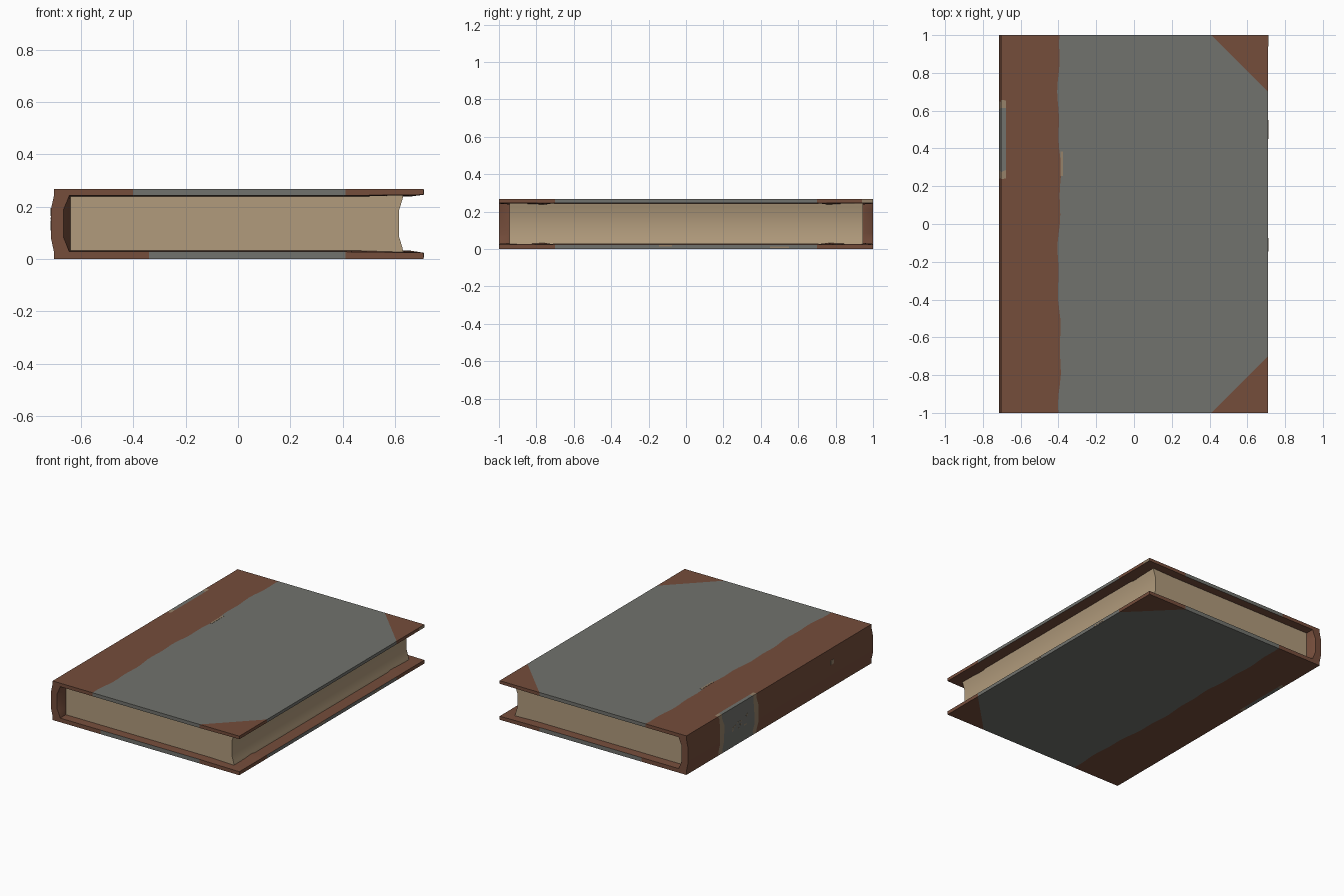
import bpy, bmesh, math, random

if "Cube" in bpy.data.objects:
    bpy.data.objects.remove(bpy.data.objects["Cube"])

random.seed(4)


def material(name, r, g, b):
    def lin(c):
        c /= 255
        return c / 12.92 if c < 0.04 else ((c + 0.055) / 1.055) ** 2.4
    m = bpy.data.materials.new(name)
    m.diffuse_color = (lin(r), lin(g), lin(b), 1)
    m.use_nodes = True
    m.node_tree.nodes["Principled BSDF"].inputs["Base Color"].default_value = m.diffuse_color
    return m


LEATHER = material("brown leather", 117, 77, 59)
CLOTH = material("grey cloth", 113, 114, 109)
PAPER = material("aged paper", 177, 155, 124)
WORN = material("worn tan", 150, 130, 106)


def finish(name, bm, mats, smooth=True):
    bmesh.ops.remove_doubles(bm, verts=bm.verts, dist=1e-5)
    bmesh.ops.recalc_face_normals(bm, faces=bm.faces)
    me = bpy.data.meshes.new(name)
    bm.to_mesh(me)
    bm.free()
    for m in mats:
        me.materials.append(m)
    ob = bpy.data.objects.new(name, me)
    bpy.context.collection.objects.link(ob)
    if smooth:
        bpy.ops.object.select_all(action='DESELECT')
        ob.select_set(True)
        bpy.context.view_layer.objects.active = ob
        bpy.ops.object.shade_smooth_by_angle(angle=math.radians(30))
    return ob


# --- cover: C-shaped section lofted along y ---
LABEL = [0.24, 0.28, 0.61, 0.65]
ys = sorted({round(-1 + i / 20, 3) for i in range(41)} | {-0.945, 0.945} | set(LABEL))
PAGE_Y = 0.945


def section(y):
    wob = 0.007 * math.sin(7 * y) + 0.004 * math.sin(23 * y + 1)
    top_s = -0.396 + wob                       # leather edge on top
    low_s = -0.365 + wob - 0.03 * min(0, y)    # leather edge underneath
    t = 0.71 - max(0, abs(y) - 0.7)            # corner triangles
    outer = [(0.71, 0.267), (t, 0.267), (top_s, 0.267), (-0.677, 0.267), (-0.703, 0.267),
             (-0.703, 0.245), (-0.715, 0.19), (-0.715, 0.08), (-0.703, 0.025),
             (-0.703, 0), (-0.677, 0), (low_s, 0), (t, 0), (0.71, 0)]
    if abs(y) > 0.99:   # flared open end
        hi, lo = 0.243, 0.028
        back = [(-0.645, hi), (-0.652, 0.225), (-0.66, 0.206), (-0.668, 0.188),
                (-0.668, 0.084), (-0.66, 0.066), (-0.652, 0.046), (-0.645, lo)]
    else:               # closed against the pages
        hi, lo = 0.239, 0.032
        back = [(-0.641, z) for z in (hi, 0.225, 0.206, 0.188, 0.084, 0.066, 0.046, lo)]
    inner = ([(0.71, 0.246), (t, 0.246 if t > 0.7 else hi), (top_s, hi)] + back
             + [(low_s, lo), (t, 0.024 if t > 0.7 else lo), (0.71, 0.024)])
    return outer, inner


bm = bmesh.new()
rings = []
for y in ys:
    outer, inner = section(y)
    jag = 0.008 if y in LABEL else 0
    o = [bm.verts.new((x, y + (random.uniform(-jag, jag) if 3 <= i <= 10 else 0), z))
         for i, (x, z) in enumerate(outer)]
    n = [bm.verts.new((x, y, z)) for x, z in inner]
    rings.append((y, o, n))


def quad(verts, mat):
    bm.faces.new(verts).material_index = mat


N = 14
for (ya, oa, na), (yb, ob_, nb) in zip(rings, rings[1:]):
    mid = (ya + yb) / 2
    for i in range(N - 1):
        mat = 1 if i in (1, 11) else 0
        if 3 <= i <= 9 and LABEL[0] < mid < LABEL[3]:      # spine label
            mat = 1 if LABEL[1] < mid < LABEL[2] else 2
        quad([oa[i], oa[i + 1], ob_[i + 1], ob_[i]], mat)
        quad([na[i], nb[i], nb[i + 1], na[i + 1]], 0)
    for i in (0, N - 1):                                   # fore edges of the boards
        quad([oa[i], ob_[i], nb[i], na[i]], 1 if abs(mid) < 0.7 else 0)
for y, o, n in (rings[0], rings[-1]):                      # ends of the boards and spine
    for i in range(N - 1):
        quad([o[i], n[i], n[i + 1], o[i + 1]], 1 if i in (1, 11) else 0)
bmesh.ops.dissolve_degenerate(bm, dist=1e-5, edges=bm.edges)
finish("book_cover", bm, [LEATHER, CLOTH, WORN])

# --- page block with hollow fore edge ---
profile = [(-0.642, 0.027), (0.632, 0.027), (0.628, 0.045), (0.615, 0.088), (0.615, 0.185),
           (0.628, 0.226), (0.632, 0.244), (-0.642, 0.244)]
bm = bmesh.new()
ends = [[bm.verts.new((x, y, z)) for x, z in profile] for y in (-PAGE_Y, PAGE_Y)]
for e in ends:
    bm.faces.new(e)
for i in range(len(profile)):
    j = (i + 1) % len(profile)
    bm.faces.new([ends[0][i], ends[0][j], ends[1][j], ends[1][i]])
finish("page_block", bm, [PAPER])

# --- thin worn specks on the spine, top and fore edge ---
specks = [((-0.715, -0.56, 0.18), (0.002, 0.035, 0.03)),
          ((-0.383, 0.32, 0.267), (0.012, 0.13, 0.002)),
          ((0.71, 0.97, 0.256), (0.002, 0.06, 0.018)),
          ((0.71, -0.11, 0.018), (0.002, 0.07, 0.01)),
          ((0.71, 0.5, 0.01), (0.002, 0.1, 0.008))]
for _ in range(12):
    specks.append(((-0.715, random.uniform(0.36, 0.54), random.uniform(0.1, 0.18)),
                   (0.002, 0.012, 0.008)))
bm = bmesh.new()
for pos, size in specks:
    vs = bmesh.ops.create_cube(bm, size=1)["verts"]
    bmesh.ops.scale(bm, vec=size, verts=vs)
    bmesh.ops.translate(bm, vec=pos, verts=vs)
finish("worn_specks", bm, [WORN], smooth=False)
